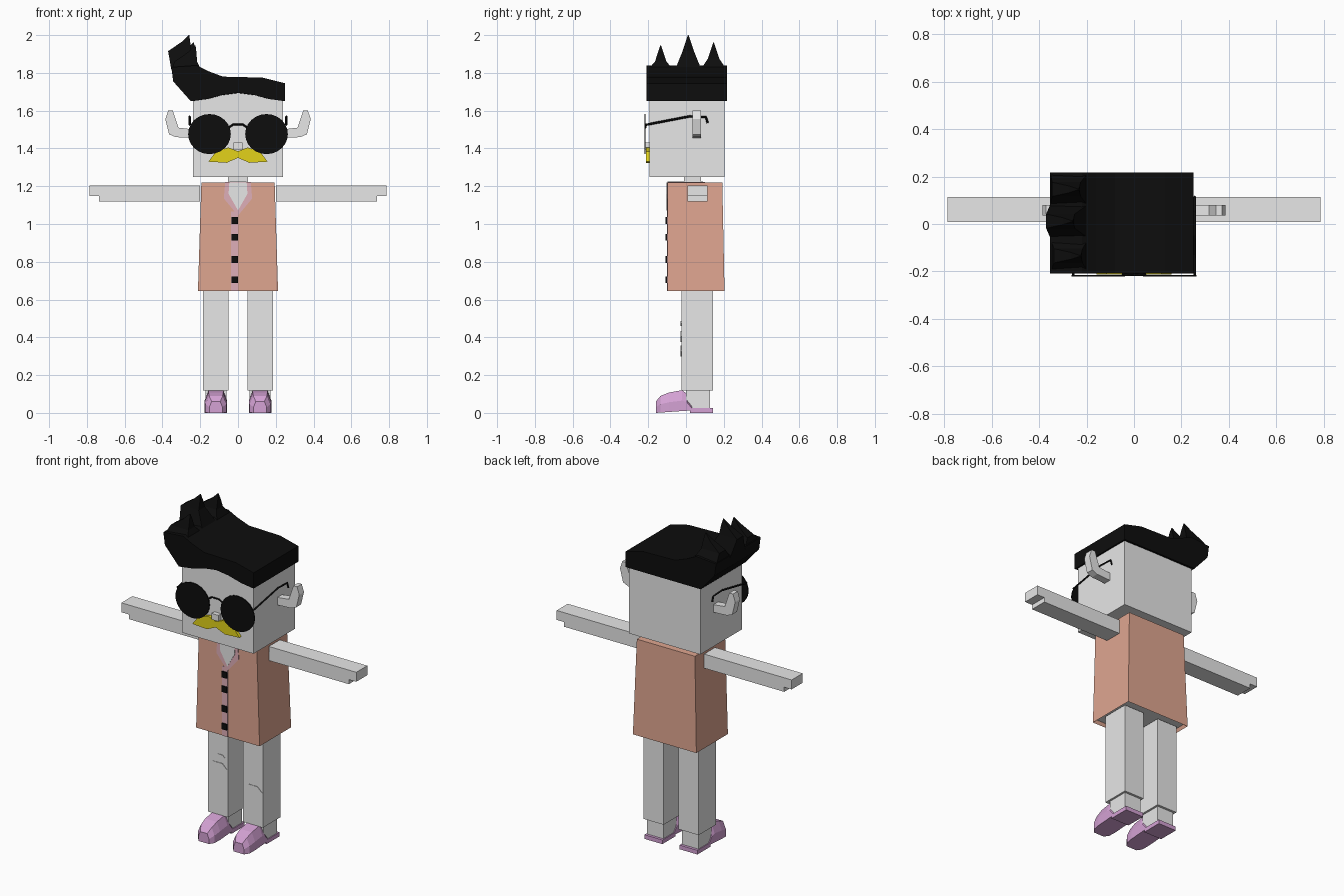
import bpy, bmesh, math

cube = bpy.data.objects.get("Cube")
if cube:
    bpy.data.objects.remove(cube, do_unlink=True)


def material(name, red, green, blue):
    mat = bpy.data.materials.new(name)
    mat.use_nodes = True
    colour = (red, green, blue, 1)
    mat.diffuse_color = colour
    mat.node_tree.nodes["Principled BSDF"].inputs["Base Color"].default_value = colour
    return mat


PALE = material("pale_grey", .8, .8, .8)
BLACK = material("black", .004, .004, .004)
VEST = material("salmon", .74, .38, .28)
TRIM = material("dusty_pink", .74, .43, .48)
LILAC = material("lilac", .66, .36, .66)
YELLOW = material("yellow", .77, .65, .01)


def loft(name, rings, mat):
    """Skin a list of equal-length point rings and cap both ends."""
    bm = bmesh.new()
    rows = [[bm.verts.new(point) for point in ring] for ring in rings]
    for lower, upper in zip(rows, rows[1:]):
        for i in range(len(lower)):
            bm.faces.new((lower[i - 1], lower[i], upper[i], upper[i - 1]))
    bm.faces.new(rows[0])
    bm.faces.new(rows[-1])
    bmesh.ops.recalc_face_normals(bm, faces=bm.faces)
    mesh = bpy.data.meshes.new(name)
    bm.to_mesh(mesh)
    bm.free()
    mesh.materials.append(mat)
    ob = bpy.data.objects.new(name, mesh)
    bpy.context.collection.objects.link(ob)
    return ob


def prism(name, outline, front, back, mat):
    """Extrude an (x, z) outline along y."""
    return loft(name, [[(x, y, z) for x, z in outline] for y in (front, back)], mat)


def rect(centre, half_width, front, back, z):
    left, right = centre - half_width, centre + half_width
    return [(left, front, z), (right, front, z), (right, back, z), (left, back, z)]


def box(name, centre, half_width, front, back, bottom, top, mat):
    return loft(name, [rect(centre, half_width, front, back, z) for z in (bottom, top)], mat)


def oval(x, z, width, height, sides):
    """Outline of a regular polygon with separate radii."""
    angles = [math.tau * i / sides for i in range(sides)]
    return [(x + width * math.cos(a), z + height * math.sin(a)) for a in angles]


def mirrored(half):
    """Complete a symmetric outline from its +x half."""
    return half + [(-x, z) for x, z in reversed(half) if x]


def wire(name, points, radius, mat):
    curve = bpy.data.curves.new(name, "CURVE")
    curve.dimensions = "3D"
    curve.bevel_depth = radius
    curve.bevel_resolution = 0
    curve.use_fill_caps = True
    spline = curve.splines.new("POLY")
    spline.points.add(len(points) - 1)
    for target, point in zip(spline.points, points):
        target.co = (*point, 1)
    curve.materials.append(mat)
    ob = bpy.data.objects.new(name, curve)
    bpy.context.collection.objects.link(ob)


# Head, neck and nose
FACE = -.193
box("head", 0, .239, FACE, .205, 1.248, 1.7, PALE)
box("neck", 0, .053, -.01, .08, 1.2, 1.26, PALE)
box("nose", 0, .023, -.22, FACE, 1.395, 1.432, PALE)

# Hair: arched fringe in front, straight lower edge at the back
HAIR_FRONT, HAIR_BACK, HAIRLINE = -.208, .218, 1.65
crown = [(.25, 1.745), (.13, 1.775), (-.08, 1.78), (-.16, 1.81), (-.22, 1.84),
         (-.353, 1.83), (-.343, 1.755)]
steps = [i / 6 for i in range(7)]
fringe = [(t / 2 - .25, HAIRLINE + .045 * math.sin(math.pi * t) ** 2) for t in steps]
back_edge = [(x, HAIRLINE) for x, z in fringe]
loft("hair", [[(x, y, z) for x, z in crown + edge]
              for y, edge in ((HAIR_FRONT, fringe), (HAIR_BACK, back_edge))], BLACK)

# Three spikes that lean back over the crown
for name, y, lean, tip in (("front", -.134, -.227, 1.945),
                           ("middle", .012, -.26, 2),
                           ("rear", .146, -.235, 1.96)):
    rings = []
    for depth, middle, width, drop in ((.072, -.272, .08, tip - 1.812), (.03, lean - .05, .06, .085),
                                       (.014, lean - .015, .022, .035), (.002, lean, .002, 0)):
        rings.append(rect(middle, width, y - depth, y + depth, tip - drop))
    loft(name + "_hair_spike", rings, BLACK)

# Moustache
moustache = [(0, 1.385), (.05, 1.405), (.115, 1.385), (.157, 1.33), (.06, 1.324), (0, 1.35)]
prism("moustache", mirrored(moustache), -.212, FACE, YELLOW)

# Round glasses
LENS_FRONT, LENS_BACK = -.221, -.214
bridge = mirrored([(.05, 1.51), (.025, 1.527)])
wire("glasses_bridge", [(x, LENS_BACK, z) for x, z in bridge], .005, BLACK)
temple = [(LENS_BACK, 1.525), (.02, 1.57), (.105, 1.566), (.115, 1.535)]

# Parts repeated on both sides
ear = [(.23, 1.455), (.33, 1.46), (.365, 1.475), (.385, 1.555), (.37, 1.6),
       (.345, 1.6), (.315, 1.51), (.23, 1.5)]
arm = [(.2, 1.12), (.735, 1.12), (.735, 1.148), (.785, 1.148), (.785, 1.205), (.2, 1.205)]
shoe = [(-.16, .035, .06), (-.135, .055, .09), (-.09, .06, .108), (-.02, .06, .12),
        (.005, .06, .1), (.035, .06, .026)]
for side, sign in (("left", 1), ("right", -1)):
    prism(side + "_lens", oval(sign * .151, 1.476, .113, .106, 24), LENS_FRONT, LENS_BACK, BLACK)
    wire(side + "_temple", [(sign * .256, y, z) for y, z in temple], .006, BLACK)
    prism(side + "_ear", [(sign * x, z) for x, z in ear], .035, .08, PALE)
    prism(side + "_arm", [(sign * x, z) for x, z in arm], .008, .113, PALE)

    # Leg, ankle and shoe
    middle = sign * .117
    box(side + "_leg", middle, .067, -.025, .142, .118, .66, PALE)
    box(side + "_ankle", middle, .055, 0, .128, .025, .12, PALE)
    box(side + "_heel_sole", middle, .06, .02, .144, 0, .025, LILAC)
    rings = []
    for y, width, top in shoe:
        sole = (y - shoe[0][0]) * .07
        shoulder = (sole + top) / 2
        half = [(width * .65, top), (width, shoulder), (width, sole)]
        rings.append([(middle + x, y, z) for x, z in mirrored(half)])
    loft(side + "_shoe", rings, LILAC)

# Knee patches
for name, x, z, width, height in (("right", -.117, .405, .062, .034),
                                  ("small", -.1, .473, .03, .015),
                                  ("left", .116, .328, .064, .034)):
    prism(name + "_knee_patch", oval(x, z, width, height, 6), -.028, -.02, PALE)

# Vest with a recessed pale underside
CHEST, HEM, SHOULDER = -.097, .645, 1.22
vest = loft("vest", [rect(0, .212, CHEST, .204, HEM),
                     rect(0, .194, CHEST, .192, SHOULDER)], VEST)
vest.data.materials.append(PALE)
bm = bmesh.new()
bm.from_mesh(vest.data)
under = [face for face in bm.faces if face.normal.z < -.9]
bmesh.ops.inset_region(bm, faces=under, thickness=.012, depth=-.02)
for face in under:
    face.material_index = 1
bm.to_mesh(vest.data)
bm.free()

# Collar trim around an open neckline
collar = [(.068, SHOULDER), (.075, 1.135), (0, 1.045)]
neckline = [(.046, SHOULDER), (.05, 1.16), (0, 1.072)]
prism("collar_trim", mirrored(collar), CHEST - .003, CHEST, TRIM)
prism("neckline_skin", mirrored(neckline), CHEST - .005, CHEST, PALE)
box("collar_top", 0, .068, CHEST, .1, SHOULDER - .003, SHOULDER + .003, TRIM)
box("neck_opening", 0, .046, CHEST, .09, SHOULDER - .003, SHOULDER + .005, PALE)

# Button band
BAND = -.018
box("button_band", BAND, .018, CHEST - .003, CHEST, HEM, 1.065, TRIM)
for z in (1.018, .93, .812, .705):
    box("button", BAND, .017, CHEST - .011, CHEST, z - .018, z + .018, BLACK)
